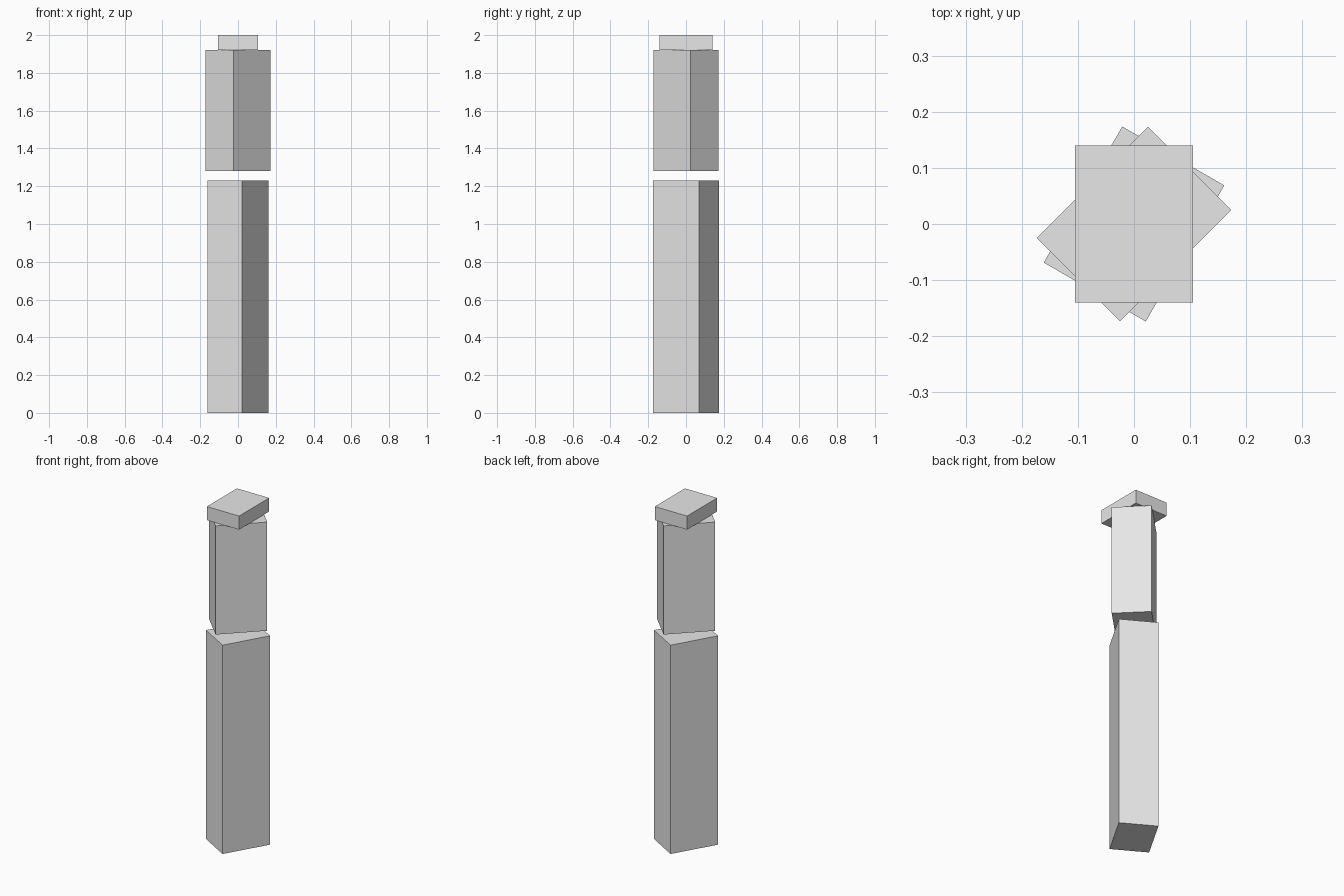
import bpy
import math

if "Cube" in bpy.data.objects:
    bpy.data.objects.remove(bpy.data.objects["Cube"])

stone = bpy.data.materials.new("light grey")
stone.diffuse_color = (0.8, 0.8, 0.8, 1)
stone.use_nodes = True
stone.node_tree.nodes["Principled BSDF"].inputs["Base Color"].default_value = stone.diffuse_color

WIDTH, DEPTH = 0.21, 0.28


def block(name, z0, z1, degrees):
    """Upright block of the shared footprint, turned about z."""
    bpy.ops.mesh.primitive_cube_add(size=1, location=(0, 0, (z0 + z1) / 2))
    ob = bpy.context.object
    ob.name = name
    ob.scale = (WIDTH, DEPTH, z1 - z0)
    ob.rotation_euler.z = math.radians(degrees)
    ob.data.materials.append(stone)
    return ob


# Three stacked blocks, each twisted differently
block("lower_column", 0.0, 1.23, -30)
block("upper_column", 1.28, 1.92, -45)
block("cap", 1.92, 2.0, 0)
